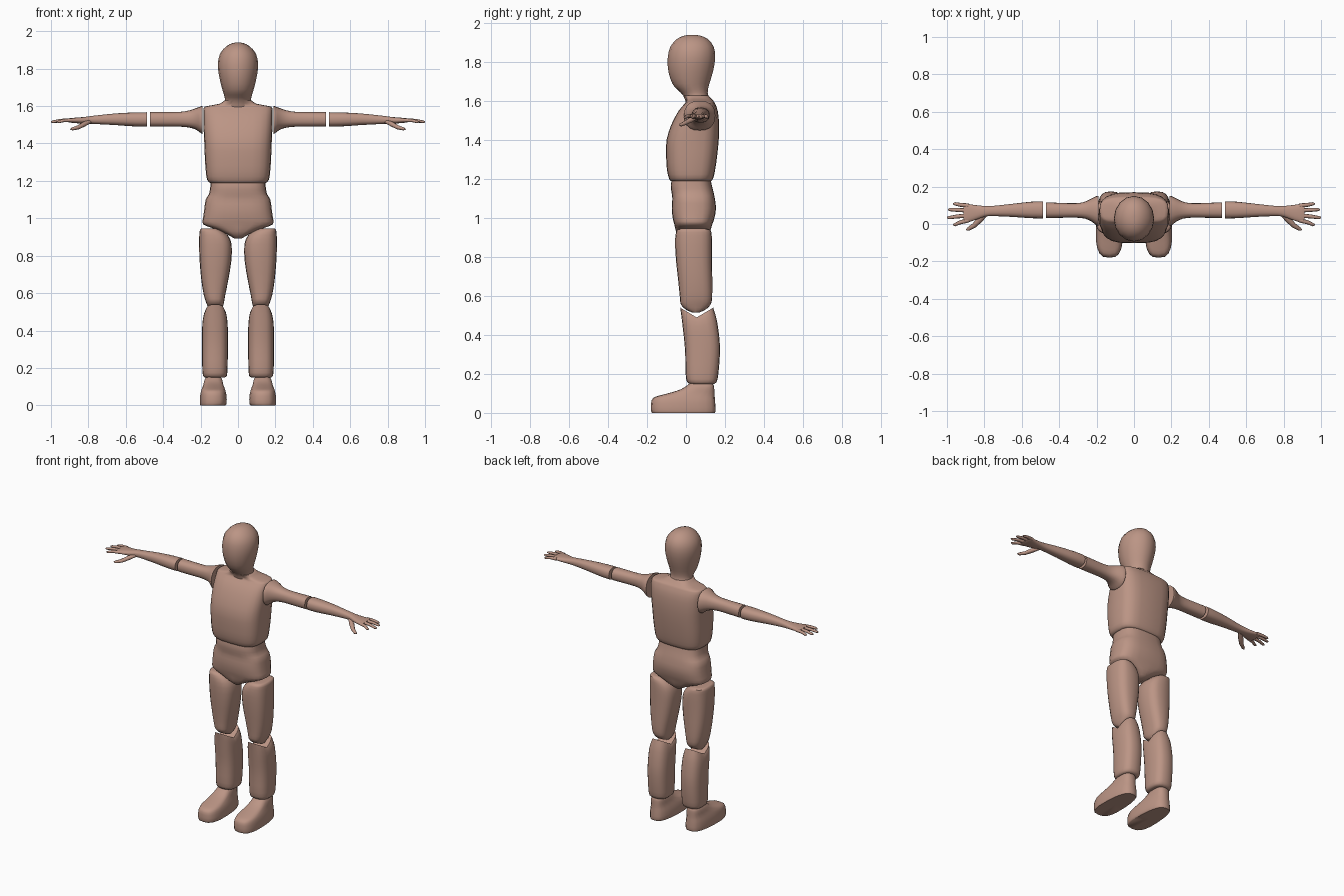
import bpy, bmesh, math
from mathutils import Vector

skin = bpy.data.materials.new("clay_brown")
skin.diffuse_color = (0.50, 0.30, 0.235, 1)


def finish(bm, name, angle=50):
    bmesh.ops.recalc_face_normals(bm, faces=bm.faces)
    mesh = bpy.data.meshes.new(name)
    bm.to_mesh(mesh)
    bm.free()
    mesh.materials.append(skin)
    ob = bpy.data.objects.new(name, mesh)
    bpy.context.collection.objects.link(ob)
    bpy.ops.object.select_all(action='DESELECT')
    ob.select_set(True)
    bpy.context.view_layer.objects.active = ob
    bpy.ops.object.shade_smooth_by_angle(angle=math.radians(angle))
    return ob


def smooth_rows(rows, steps):
    """Catmull-Rom interpolation between the section rows."""
    out = []
    for i in range(len(rows) - 1):
        p0, p1 = rows[max(i - 1, 0)], rows[i]
        p2, p3 = rows[i + 1], rows[min(i + 2, len(rows) - 1)]
        for k in range(steps):
            t = k / steps
            out.append([0.5 * (2 * b + (c - a) * t + (2 * a - 5 * b + 4 * c - d) * t * t
                               + (3 * b - a - 3 * c + d) * t ** 3)
                        for a, b, c, d in zip(p0, p1, p2, p3)])
    return out + [list(rows[-1])]


def loft(name, rows, axis='z', power=2.4, sides=20, side=1, warp=None, steps=2):
    """Rows are (position, a_min, a_max, b_min, b_max); sections are superellipses."""
    bm = bmesh.new()
    rings, caps = [], []
    rows = smooth_rows(rows, steps)

    def point(t, a, b):
        p = Vector((a, b, t)) if axis == 'z' else Vector((t, a, b))
        if warp:
            p = warp(p)
        return bm.verts.new((p.x * side, p.y, p.z))

    for t, a0, a1, b0, b1 in rows:
        ring = []
        for i in range(sides):
            ang = 2 * math.pi * i / sides
            c, s = math.cos(ang), math.sin(ang)
            u = math.copysign(abs(c) ** (2 / power), c)
            v = math.copysign(abs(s) ** (2 / power), s)
            ring.append(point(t, (a0 + a1) / 2 + u * (a1 - a0) / 2,
                              (b0 + b1) / 2 + v * (b1 - b0) / 2))
        rings.append(ring)
    for r, q in zip(rings, rings[1:]):
        for i in range(sides):
            j = (i + 1) % sides
            bm.faces.new((r[i], r[j], q[j], q[i]))
    for ring, row in ((rings[0], rows[0]), (rings[-1], rows[-1])):
        c = point(row[0], (row[1] + row[2]) / 2, (row[3] + row[4]) / 2)
        for i in range(sides):
            bm.faces.new((ring[i], ring[(i + 1) % sides], c))
    return finish(bm, name)


def tube(name, path, side, sides=8):
    """Tapered finger; path points are (x, y, z, radius)."""
    bm = bmesh.new()
    rings = []
    ends = (Vector(path[-1][:3]) - Vector(path[0][:3])).normalized()
    across = ends.cross(Vector((0, 0, 1))).normalized()
    up = across.cross(ends)
    for x, y, z, r in path:
        ring = []
        for i in range(sides):
            a = 2 * math.pi * i / sides
            p = Vector((x, y, z)) + across * r * math.cos(a) + up * r * 0.85 * math.sin(a)
            ring.append(bm.verts.new((p.x * side, p.y, p.z)))
        rings.append(ring)
    for r, q in zip(rings, rings[1:]):
        for i in range(sides):
            bm.faces.new((r[i], r[(i + 1) % sides], q[(i + 1) % sides], q[i]))
    bm.faces.new(rings[0])
    bm.faces.new(rings[-1])
    return finish(bm, name, 60)


def central(z, hx, y0, y1):
    return (z, -hx, hx, y0, y1)


# Head and neck
loft("head", [central(*r) for r in (
    (1.59, .085, .0, .13), (1.63, .07, -.015, .113), (1.66, .075, -.045, .113),
    (1.69, .084, -.07, .12), (1.75, .099, -.09, .138), (1.82, .108, -.094, .15),
    (1.88, .096, -.08, .142), (1.92, .062, -.045, .11), (1.937, .028, -.005, .07),
    (1.94, .006, .025, .04))], power=2.0, sides=16)

# Chest with flat shoulders
loft("torso", [central(*r) for r in (
    (1.19, .15, -.078, .13), (1.205, .165, -.088, .14), (1.25, .172, -.098, .15),
    (1.32, .177, -.102, .16), (1.40, .18, -.1, .168), (1.48, .184, -.075, .17),
    (1.55, .185, -.038, .163), (1.59, .183, -.004, .148), (1.60, .165, .002, .142),
    (1.612, .10, .0, .13), (1.63, .072, -.012, .115))], power=3.2, sides=24)

# Waist and hips, closing in a ridge between the legs
loft("pelvis", [central(*r) for r in (
    (1.21, .145, -.07, .125), (1.17, .148, -.078, .132), (1.13, .155, -.074, .142),
    (1.10, .173, -.07, .148), (1.05, .18, -.073, .154), (1.0, .187, -.068, .146),
    (.968, .186, -.06, .135), (.945, .13, -.055, .128), (.915, .06, -.045, .115),
    (.892, .02, -.02, .09))], power=3, sides=24)


def knee(p):
    # V-shaped hollow in the top of the shin
    f = max(0, min(1, (p.z - .40) / .09))
    return Vector((p.x, p.y, p.z + f * .05 * (abs(p.y - .055) / .085)))


def sole(p):
    # Narrower heel on the outer side
    k = 1 - .18 * max(0, min(1, (p.y + .05) / .2))
    return Vector((.13 + (p.x - .13) * k, p.y, p.z))


for side, label in ((1, "left"), (-1, "right")):
    # Leg parts
    loft(label + "_thigh", [
        (.946, .12, .19, -.02, .10), (.94, .095, .203, -.045, .125),
        (.91, .055, .207, -.054, .132), (.86, .034, .208, -.056, .134),
        (.77, .036, .205, -.05, .134), (.67, .052, .196, -.039, .135),
        (.59, .068, .183, -.031, .134), (.555, .074, .172, -.026, .126),
        (.53, .08, .163, .0, .10), (.516, .09, .155, .03, .07)], power=2.7, side=side)
    loft(label + "_shin", [
        (.148, .075, .175, .025, .14), (.158, .06, .187, .006, .157),
        (.20, .056, .191, -.002, .166), (.30, .054, .192, -.004, .174),
        (.38, .054, .192, -.010, .172), (.44, .056, .190, -.019, .16),
        (.475, .062, .182, -.026, .146), (.49, .07, .174, -.03, .14)],
        power=2.7, side=side, warp=knee)
    loft(label + "_foot", [
        (0, .064, .203, -.175, .148), (.012, .058, .206, -.18, .152),
        (.05, .059, .205, -.179, .15), (.075, .064, .2, -.17, .148),
        (.088, .068, .196, -.14, .147), (.105, .073, .191, -.075, .146),
        (.122, .076, .188, -.025, .145), (.14, .08, .183, .004, .143),
        (.152, .088, .174, .02, .135)], power=3, side=side, warp=sole)

    # Arm parts
    loft(label + "_upper_arm", [
        (.19, -.01, .15, 1.45, 1.602), (.20, -.008, .15, 1.456, 1.598),
        (.225, .012, .138, 1.474, 1.589), (.26, .028, .12, 1.485, 1.577),
        (.31, .034, .111, 1.49, 1.569), (.40, .033, .113, 1.49, 1.568),
        (.47, .032, .116, 1.49, 1.568)], axis='x', side=side)
    loft(label + "_forearm", [
        (.486, .030, .121, 1.49, 1.567), (.55, .031, .119, 1.491, 1.566),
        (.65, .038, .108, 1.498, 1.561), (.74, .042, .098, 1.503, 1.552),
        (.79, .041, .096, 1.505, 1.546), (.83, .028, .099, 1.506, 1.541),
        (.87, .014, .104, 1.509, 1.538), (.90, .008, .108, 1.512, 1.535),
        (.912, .014, .104, 1.516, 1.532)], axis='x', side=side)

    # Fingers and thumb
    for name, y0, x1, y1 in (("little", .098, .968, .108), ("ring", .073, .994, .077),
                             ("middle", .046, 1.0, .034), ("index", .020, .968, -.004)):
        xm, ym = (.895 + x1) / 2, (y0 + y1) / 2
        tube(label + "_" + name + "_finger", [
            (.885, y0, 1.524, .012), (xm, ym, 1.523, .0105),
            (x1 - .01, y1, 1.516, .0085), (x1, y1, 1.515, .004)], side)
    tube(label + "_thumb", [
        (.79, .055, 1.518, .012), (.825, .022, 1.502, .016), (.855, -.008, 1.486, .013),
        (.885, -.027, 1.478, .010), (.895, -.032, 1.476, .004)], side)
